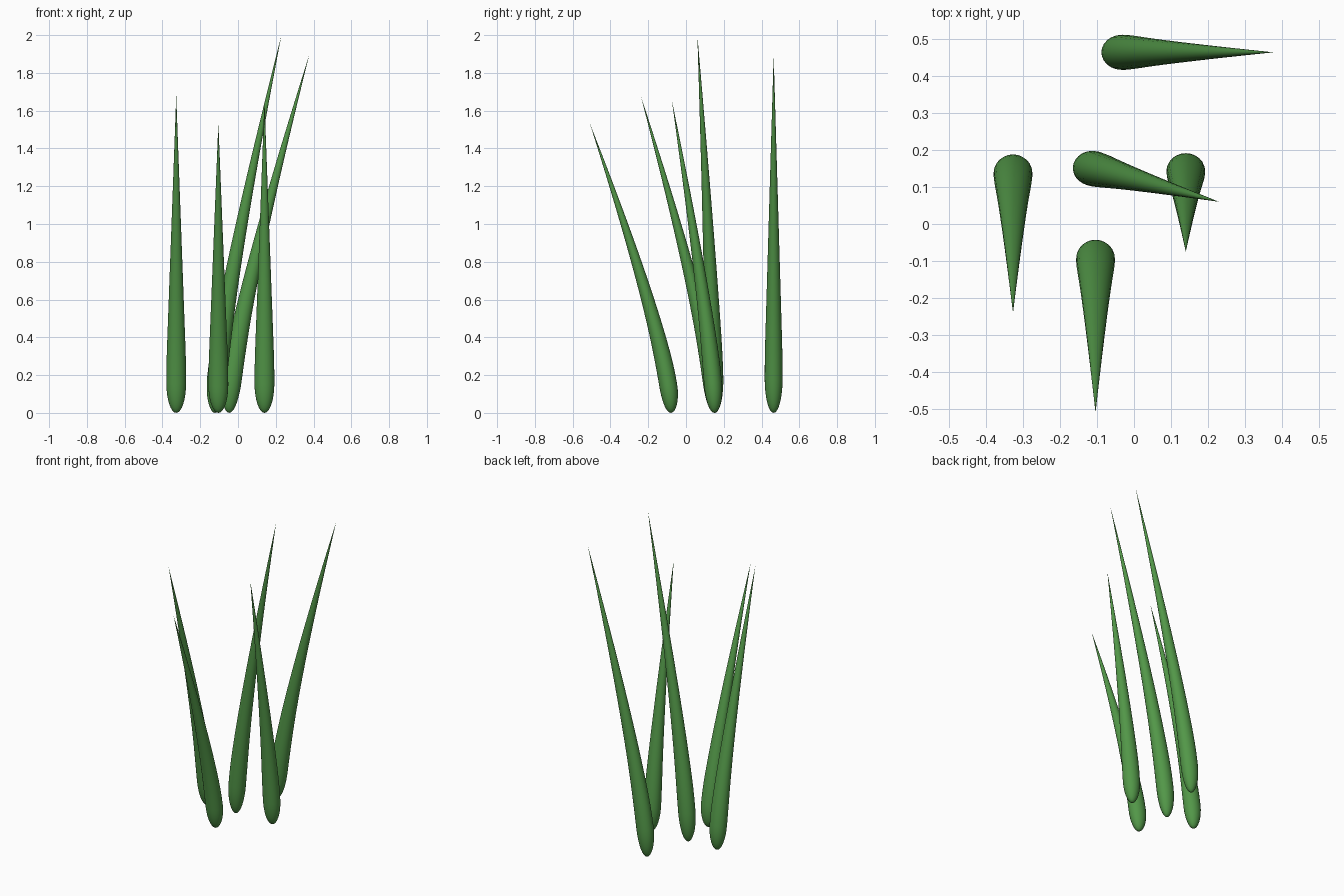
import bpy, bmesh, math
from mathutils import Vector

if "Cube" in bpy.data.objects:
    bpy.data.objects.remove(bpy.data.objects["Cube"])

SIDES = 24
BEND = 0.21          # height fraction of the bend control point
RX, RY = 0.0525, 0.0475

green = bpy.data.materials.new("leaf_green")
green.diffuse_color = (0.085, 0.31, 0.065, 1)
green.use_nodes = True
green.node_tree.nodes["Principled BSDF"].inputs["Base Color"].default_value = green.diffuse_color


def radius(f):
    """Rounded foot, then a straight taper to the tip (f = height fraction)."""
    if f < 0.095:
        return math.sqrt(max(0, 1 - (1 - f / 0.095) ** 2))
    if f < 0.2:
        return 1 - 0.06 * ((f - 0.095) / 0.105) ** 2
    return 0.94 * (1 - f) / 0.8


def blade(name, base, tip, height):
    lean = Vector((tip[0] - base[0], tip[1] - base[1], 0))
    a, c = 1 - 2 * BEND, BEND
    # dense rings in the foot, even rings up to the tip
    fracs = [0.095 * (1 - math.cos(math.pi / 2 * i / 8)) for i in range(1, 9)]
    fracs += [0.095 + 0.905 * i / 24 for i in range(1, 24)]

    def point(f):
        t = (-c + math.sqrt(c * c + a * f)) / a
        pos = lean * t * t + Vector((0, 0, f * height))
        tangent = lean * 2 * t + Vector((0, 0, height * (2 * c + 2 * a * t)))
        return pos, tangent.normalized()

    bm = bmesh.new()
    rings = []
    for f in fracs:
        pos, tangent = point(f)
        turn = Vector((0, 0, 1)).rotation_difference(tangent)
        r = radius(f)
        rings.append([bm.verts.new(pos + turn @ Vector((
            RX * r * math.cos(2 * math.pi * k / SIDES),
            RY * r * math.sin(2 * math.pi * k / SIDES), 0)))
            for k in range(SIDES)])
    foot = bm.verts.new((0, 0, 0))
    top = bm.verts.new(point(1)[0])
    for k in range(SIDES):
        n = (k + 1) % SIDES
        bm.faces.new((foot, rings[0][n], rings[0][k]))
        bm.faces.new((top, rings[-1][k], rings[-1][n]))
        for lo, hi in zip(rings, rings[1:]):
            bm.faces.new((lo[k], lo[n], hi[n], hi[k]))
    for face in bm.faces:
        face.smooth = True
    mesh = bpy.data.meshes.new(name)
    bm.to_mesh(mesh)
    bm.free()
    mesh.materials.append(green)
    obj = bpy.data.objects.new(name, mesh)
    obj.location = (base[0], base[1], 0)
    bpy.context.collection.objects.link(obj)


# Five grass blades: base, tip, height
blade("grass_blade_left", (-0.327, 0.15), (-0.327, -0.24), 1.68)
blade("grass_blade_front", (-0.104, -0.08), (-0.104, -0.51), 1.535)
blade("grass_blade_right", (0.14, 0.15), (0.14, -0.075), 1.655)
blade("grass_blade_middle", (-0.122, 0.153), (0.23, 0.06), 2.0)
blade("grass_blade_back", (-0.046, 0.464), (0.377, 0.464), 1.895)
